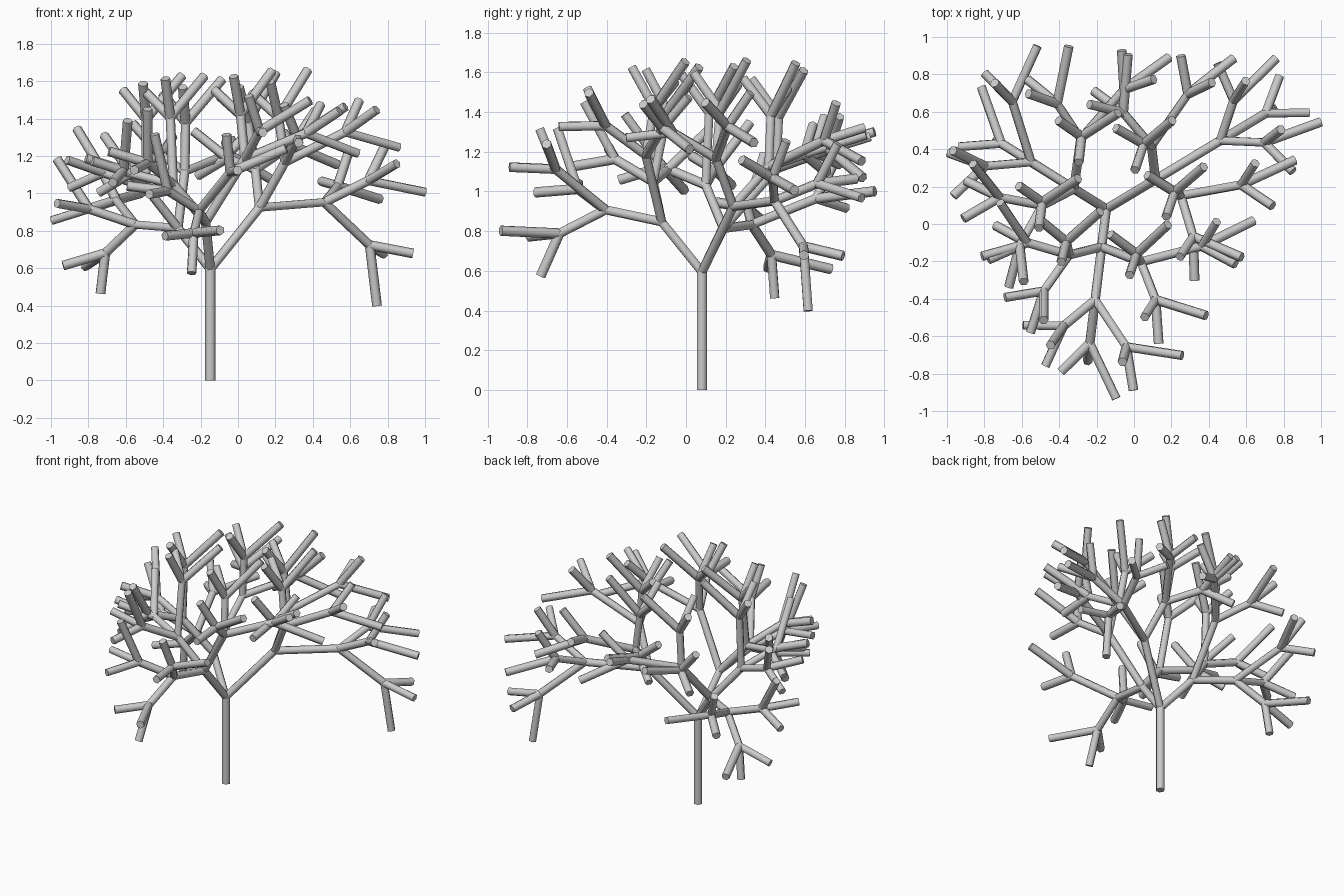
import bpy, bmesh, math
from mathutils import Matrix, Vector

if "Cube" in bpy.data.objects:
    bpy.data.objects.remove(bpy.data.objects["Cube"])

SIDES = 6
DEPTH = 4
DECAY = 0.9
# the three kinds of shoot: heading (deg), tilt from parent (deg), base length
KINDS = [(31.0, 43.0, 0.50), (-97.0, 39.0, 0.36), (148.0, 43.0, 0.333)]
RADII = [0.029, 0.025, 0.025, 0.025, 0.026]
UP = Vector((0, 0, 1))


def local_direction(heading, tilt):
    a, t = math.radians(heading), math.radians(tilt)
    return Vector((math.sin(t) * math.cos(a), math.sin(t) * math.sin(a), math.cos(t)))


DIRS = [local_direction(h, t) for h, t, _ in KINDS]


def add_rod(bm, start, direction, length, r):
    """Closed prism from start along direction."""
    q = UP.rotation_difference(direction)
    rings = []
    for z in (0, length):
        rings.append([bm.verts.new(start + q @ Vector((
            r * math.cos(2 * math.pi * i / SIDES),
            r * math.sin(2 * math.pi * i / SIDES), z))) for i in range(SIDES)])
    lo, hi = rings
    for i in range(SIDES):
        j = (i + 1) % SIDES
        bm.faces.new((lo[i], lo[j], hi[j], hi[i])).smooth = True
    for cap in (lo[::-1], hi):
        face = bm.faces.new(cap)
        for e in face.edges:
            e.smooth = False
    return start + direction * length


def grow(meshes, start, direction, level):
    if level > DEPTH:
        return
    q = UP.rotation_difference(direction)
    for local, (_, _, base) in zip(DIRS, KINDS):
        d = (q @ local).normalized()
        end = add_rod(meshes[level], start, d, base * DECAY ** level, RADII[level])
        grow(meshes, end, d, level + 1)


names = ["trunk", "main_branches", "side_branches", "small_branches", "twigs"]
meshes = [bmesh.new() for _ in names]

# trunk, then every branch level
top = add_rod(meshes[0], Vector((-0.148, 0.08, 0)), UP, 0.595, RADII[0])
grow(meshes, top, UP, 1)

for name, bm in zip(names, meshes):
    me = bpy.data.meshes.new(name)
    bm.to_mesh(me)
    bm.free()
    bpy.context.collection.objects.link(bpy.data.objects.new(name, me))
